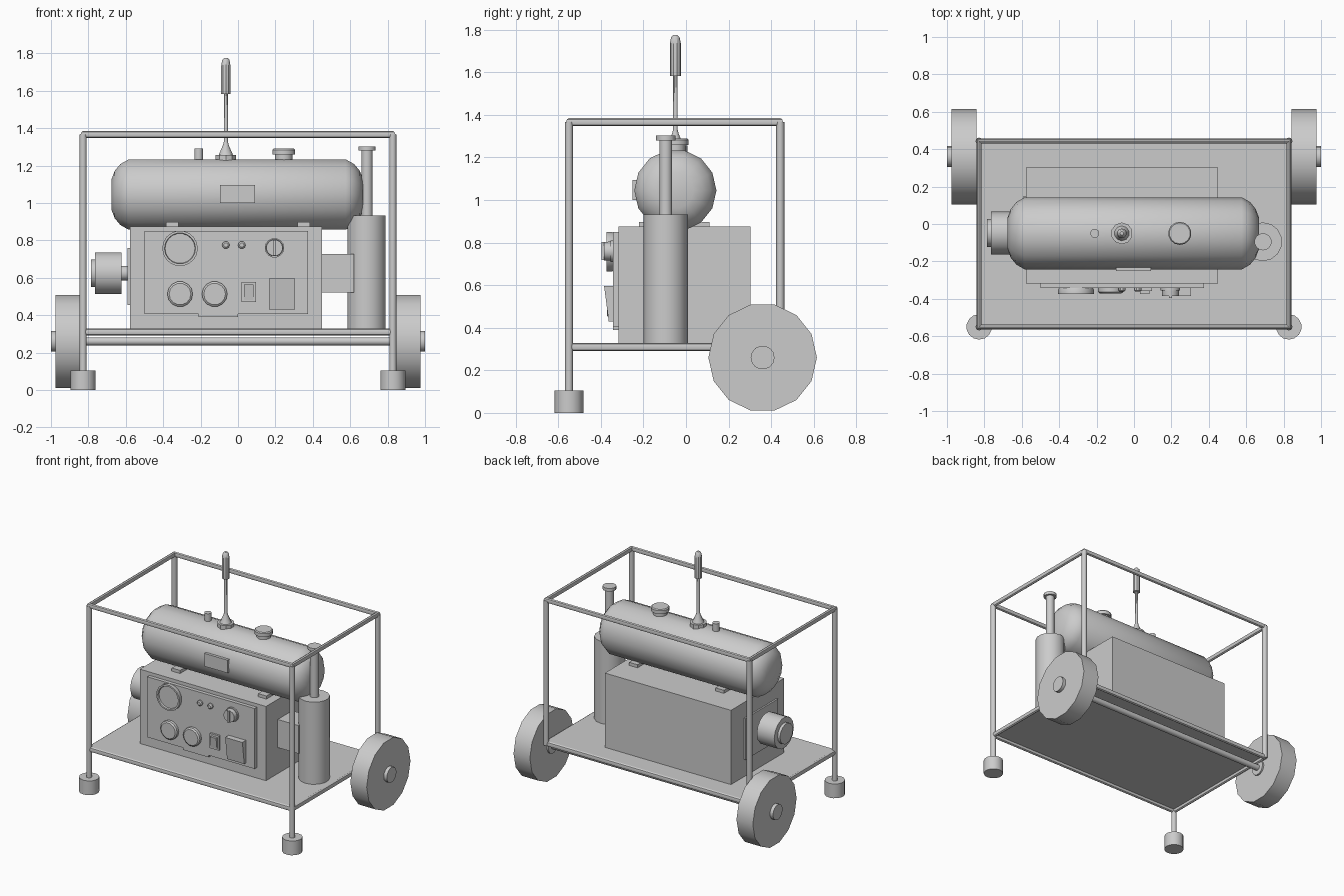
import bpy, bmesh, math
from mathutils import Vector

if "Cube" in bpy.data.objects:
    bpy.data.objects.remove(bpy.data.objects["Cube"], do_unlink=True)

GREY = (0.6, 0.6, 0.6, 1)
grey = bpy.data.materials.new("plain grey")
grey.use_nodes = True
grey.diffuse_color = GREY
grey.node_tree.nodes["Principled BSDF"].inputs["Base Color"].default_value = GREY


def finish(name, bm, smooth=False):
    bmesh.ops.recalc_face_normals(bm, faces=bm.faces)
    mesh = bpy.data.meshes.new(name)
    bm.to_mesh(mesh)
    bm.free()
    obj = bpy.data.objects.new(name, mesh)
    bpy.context.collection.objects.link(obj)
    mesh.materials.append(grey)
    if smooth:
        bpy.ops.object.select_all(action="DESELECT")
        obj.select_set(True)
        bpy.context.view_layer.objects.active = obj
        bpy.ops.object.shade_smooth_by_angle(angle=math.radians(35))
    return obj


def box(name, x, y, z):
    """Box from (low, high) pairs."""
    bm = bmesh.new()
    bmesh.ops.create_cube(bm, size=1)
    for v in bm.verts:
        v.co = [lo + (c + 0.5) * (hi - lo) for c, (lo, hi) in zip(v.co, (x, y, z))]
    return finish(name, bm)


def turned(name, origin, axis, profile, sides=14, smooth=True):
    """Solid of revolution; profile holds (distance along axis, radius)."""
    axis, origin = Vector(axis), Vector(origin)
    u = Vector((0, 1, 0)) if abs(axis.y) < 0.5 else Vector((1, 0, 0))
    w = axis.cross(u)
    bm = bmesh.new()
    rings = []
    for d, r in profile:
        angles = [2 * math.pi * i / sides for i in range(sides)]
        rings.append([bm.verts.new(origin + axis * d + (u * math.cos(a) + w * math.sin(a)) * r)
                      for a in angles])
    for a, b in zip(rings, rings[1:]):
        for i in range(sides):
            j = (i + 1) % sides
            bm.faces.new((a[i], a[j], b[j], b[i]))
    bm.faces.new(rings[0])
    bm.faces.new(rings[-1])
    return finish(name, bm, smooth)


def tube_loop(name, points, radius):
    """Closed tube with mitred corners, turned into a mesh."""
    curve = bpy.data.curves.new(name, "CURVE")
    curve.dimensions = "3D"
    curve.bevel_depth = radius
    curve.bevel_resolution = 2
    spline = curve.splines.new("POLY")
    spline.points.add(len(points) - 1)
    for p, co in zip(spline.points, points):
        p.co = (*co, 1)
    spline.use_cyclic_u = True
    obj = bpy.data.objects.new(name, curve)
    bpy.context.collection.objects.link(obj)
    curve.materials.append(grey)
    bpy.ops.object.select_all(action="DESELECT")
    obj.select_set(True)
    bpy.context.view_layer.objects.active = obj
    bpy.ops.object.convert(target="MESH")
    bpy.ops.object.shade_smooth_by_angle(angle=math.radians(35))


X, Z, FRONT = (1, 0, 0), (0, 0, 1), (0, -1, 0)
SIDES = ((1, "left"), (-1, "right"))

# Tubular frame and base plate
PX, PY0, PY1 = 0.828, -0.55, 0.443
for label, z in (("upper_rail", 1.366), ("lower_rail", 0.31)):
    tube_loop(label, [(-PX, PY0, z), (PX, PY0, z), (PX, PY1, z), (-PX, PY1, z)], 0.019)
box("base_plate", (-PX, PX), (PY0, PY1), (0.315, 0.328))

# Posts, feet and wheels on both sides
for s, side in SIDES:
    turned(side + "_front_post", (s * PX, PY0, 0), Z, [(0.08, 0.019), (1.366, 0.019)], 12)
    turned(side + "_back_post", (s * PX, PY1, 0), Z, [(0.3, 0.019), (1.366, 0.019)], 12)
    turned(side + "_foot", (s * PX, PY0, 0), Z, [(0, 0.068), (0.105, 0.068)])
    turned(side + "_wheel", (0, 0.36, 0.26), (s, 0, 0), [(0.842, 0.255), (0.975, 0.255)])
    turned(side + "_hub", (0, 0.36, 0.26), (s, 0, 0), [(0.83, 0.056), (1.0, 0.056)])
turned("axle", (0, 0.36, 0.26), X, [(-0.85, 0.022), (0.85, 0.022)], 12)

# Engine housing
box("engine_housing", (-0.578, 0.45), (-0.317, 0.302), (0.328, 0.875))
box("side_cover", (-0.59, -0.575), (-0.23, 0.15), (0.455, 0.76))
box("control_panel", (-0.5, 0.375), (-0.343, -0.31), (0.405, 0.85))
box("panel_lip", (-0.21, 0.0), (-0.343, -0.31), (0.39, 0.406))

# Pulley on the housing end
turned("pulley_shaft", (0, -0.048, 0.625), X, [(-0.64, 0.04), (-0.575, 0.04)])
turned("pulley", (0, -0.048, 0.625), X,
       [(-0.785, 0.075), (-0.765, 0.075), (-0.765, 0.114), (-0.623, 0.114)])

# Exhaust
box("exhaust_duct", (0.44, 0.62), (-0.18, -0.01), (0.52, 0.727))
turned("muffler", (0.688, -0.095, 0), Z, [(0.328, 0.104), (0.933, 0.104)])
turned("exhaust_pipe", (0.69, -0.095, 0), Z,
       [(0.92, 0.03), (1.28, 0.03), (1.28, 0.046), (1.303, 0.046)])

# Fuel tank, its mounts and fittings
TY = -0.05
END = [(0.672, 0.085), (0.655, 0.13), (0.625, 0.167), (0.58, 0.193)]
turned("tank", (-0.004, TY, 1.045), X, [(-d, r) for d, r in END] + END[::-1])
for s, side in SIDES:
    box(side + "_tank_mount", (s * 0.352 - 0.034, s * 0.352 + 0.034), (-0.22, 0.11), (0.87, 0.898))
box("tank_plate", (-0.097, 0.092), (-0.252, -0.22), (1.0, 1.095))
turned("tank_vent", (-0.21, TY, 0), Z, [(1.22, 0.024), (1.29, 0.024)])
turned("filler_cap", (0.245, TY, 0), Z,
       [(1.21, 0.048), (1.258, 0.048), (1.258, 0.062), (1.283, 0.062), (1.29, 0.056)])

# Lever
turned("lever", (-0.065, TY, 0), Z,
       [(1.22, 0.058), (1.257, 0.058), (1.257, 0.04), (1.31, 0.016), (1.33, 0.011), (1.6, 0.011)], 10)
turned("lever_grip", (-0.065, TY, 0), Z,
       [(1.582, 0.026), (1.735, 0.026), (1.765, 0.02), (1.775, 0.01)], 10)

# Dial with a raised rim
turned("gauge", (-0.31, 0, 0.757), FRONT,
       [(0.33, 0.086), (0.35, 0.095), (0.374, 0.095), (0.374, 0.083), (0.362, 0.08)], 18)

# Sockets, indicators and knob
for i, x in enumerate((-0.31, -0.125)):
    turned("socket_%d" % (i + 1), (x, 0, 0.513), FRONT,
           [(0.33, 0.068), (0.363, 0.068), (0.371, 0.058)])
for i, x in enumerate((-0.065, 0.02)):
    turned("indicator_%d" % (i + 1), (x, 0, 0.775), FRONT,
           [(0.33, 0.02), (0.355, 0.02), (0.362, 0.012)], 10)
turned("knob", (0.195, 0, 0.76), FRONT,
       [(0.33, 0.052), (0.355, 0.052), (0.355, 0.046), (0.385, 0.044)])
box("knob_grip", (0.187, 0.203), (-0.396, -0.38), (0.718, 0.802))

# Rocker switch and hinged socket cover
box("switch_frame", (0.02, 0.095), (-0.358, -0.34), (0.47, 0.578))
rocker = box("switch_rocker", (0.032, 0.083), (-0.374, -0.35), (0.482, 0.563))
cover = box("socket_cover", (0.165, 0.305), (-0.385, -0.34), (0.43, 0.597))
for obj, low in ((rocker, 0.01), (cover, 0.022)):
    bottom = min(v.co.z for v in obj.data.vertices)
    for v in obj.data.vertices:
        if v.co.y < -0.37 and v.co.z < bottom + 0.01:
            v.co.y += low
